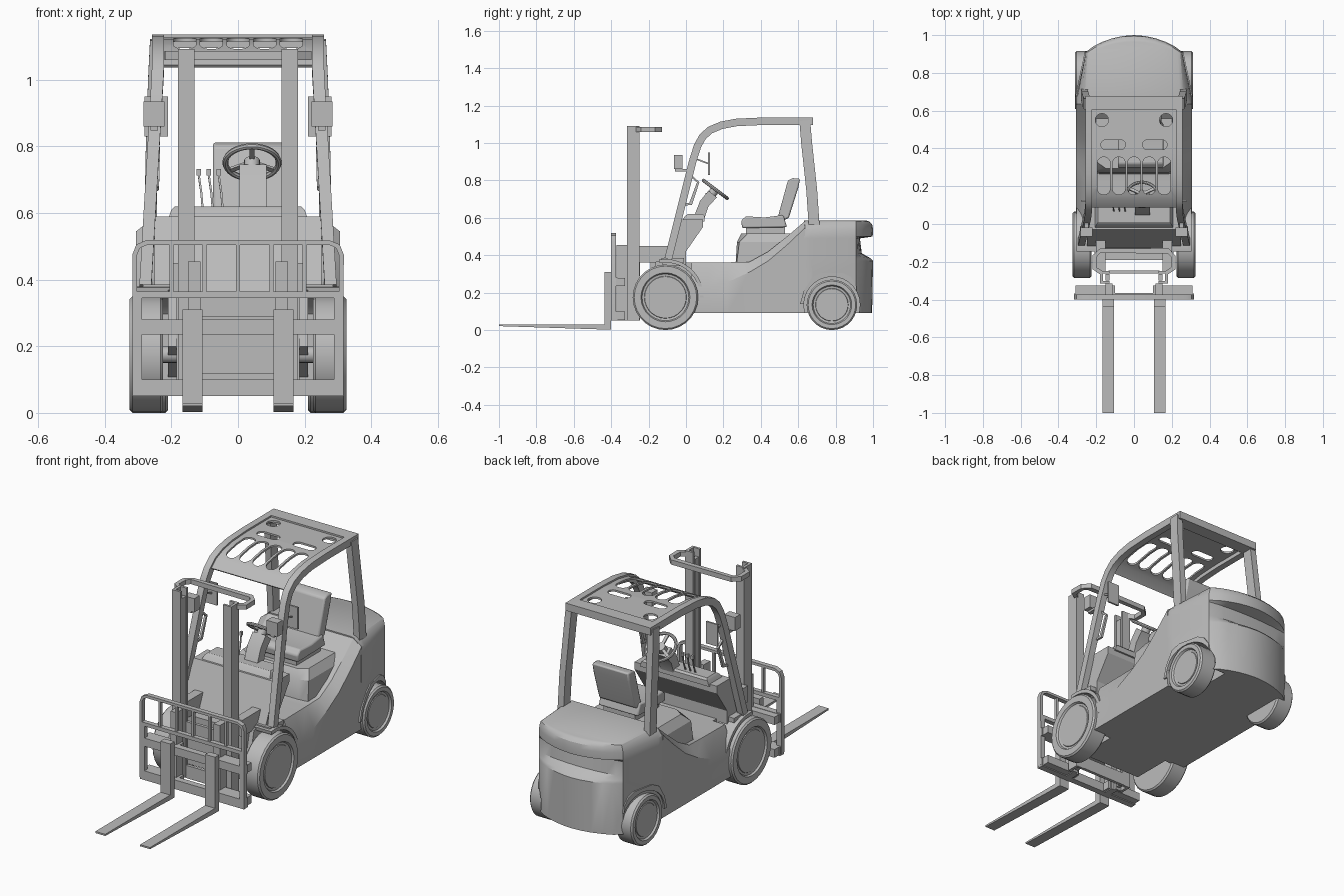
import bpy, bmesh, math
from mathutils import Vector, Matrix

if "Cube" in bpy.data.objects:
    bpy.data.objects.remove(bpy.data.objects["Cube"])

grey = bpy.data.materials.new("plain grey")
grey.diffuse_color = (0.5, 0.5, 0.5, 1)
grey.use_nodes = True
grey.node_tree.nodes["Principled BSDF"].inputs["Base Color"].default_value = grey.diffuse_color
X, Y, Z = Vector((1, 0, 0)), Vector((0, 1, 0)), Vector((0, 0, 1))


def finish(name, bm, mirror=False):
    if mirror:
        d = bmesh.ops.duplicate(bm, geom=bm.verts[:] + bm.edges[:] + bm.faces[:])
        for v in d["geom"]:
            if isinstance(v, bmesh.types.BMVert):
                v.co.x *= -1
    bmesh.ops.recalc_face_normals(bm, faces=bm.faces[:])
    me = bpy.data.meshes.new(name)
    bm.to_mesh(me)
    bm.free()
    me.materials.append(grey)
    ob = bpy.data.objects.new(name, me)
    bpy.context.collection.objects.link(ob)
    return ob


def add_loft(bm, rings, closed=False):
    vs = [[bm.verts.new(p) for p in r] for r in rings]
    n = len(vs[0])
    for a, b in zip(vs, vs[1:] + ([vs[0]] if closed else [])):
        for i in range(n):
            bm.faces.new((a[i], a[(i + 1) % n], b[(i + 1) % n], b[i]))
    if not closed:
        bm.faces.new(vs[0])
        bm.faces.new(vs[-1])


def loft(name, rings, mirror=False, closed=False):
    bm = bmesh.new()
    add_loft(bm, rings, closed)
    return finish(name, bm, mirror)


def prism(name, pts, x0, x1, mirror=False):
    return loft(name, [[(x, y, z) for y, z in pts] for x in (x0, x1)], mirror)


def column(name, pts, z0, z1, mirror=False):
    return loft(name, [[(x, y, z) for x, y in pts] for z in (z0, z1)], mirror)


def box(name, x0, x1, y0, y1, z0, z1, mirror=False):
    return prism(name, [(y0, z0), (y1, z0), (y1, z1), (y0, z1)], x0, x1, mirror)


def sweep(name, path, axis, wa, wn, mirror=False, closed=False):
    """Rectangular bar along a path; axis is the fixed width direction."""
    p = [Vector(q) for q in path]
    rings, n = [], len(p)
    for i in range(n):
        a = p[i - 1] if i or closed else p[0]
        b = p[(i + 1) % n] if i < n - 1 or closed else p[-1]
        nrm = (b - a).normalized().cross(axis).normalized()
        s = 1.0
        if 0 < i < n - 1:
            s = 1 / max(0.6, (p[i] - a).normalized().dot((b - a).normalized()))
        rings.append([p[i] + axis * u * wa / 2 + nrm * v * wn * s / 2
                      for u, v in ((-1, -1), (1, -1), (1, 1), (-1, 1))])
    return loft(name, rings, mirror, closed)


def lathe(name, prof, y, z, mirror=True, n=28):
    rings = [[(x, y + r * math.cos(2 * math.pi * i / n), z + r * math.sin(2 * math.pi * i / n))
              for i in range(n)] for x, r in prof]
    return loft(name, rings, mirror)


def arc(cy, cz, r, a0, a1, n=12):
    return [(cy + r * math.cos(math.radians(a0 + (a1 - a0) * i / n)),
             cz + r * math.sin(math.radians(a0 + (a1 - a0) * i / n))) for i in range(n + 1)]


def cut(ob, cutter):
    m = ob.modifiers.new("cut", "BOOLEAN")
    m.operation, m.object, m.solver = "DIFFERENCE", cutter, "EXACT"
    dg = bpy.context.evaluated_depsgraph_get()
    dg.update()
    me = bpy.data.meshes.new_from_object(ob.evaluated_get(dg))
    ob.modifiers.clear()
    ob.data = me
    bpy.data.objects.remove(cutter)


# Wheels and axles
def wheel(name, x0, x1, r, rim, y, z):
    lathe(name, [(x0, 0.02), (x0, r - .008), (x0 + .008, r), (x1 - .008, r), (x1, r - .008),
                 (x1, rim + .006), (x1 - .01, rim), (x1 - .012, rim - .012), (x1 - .008, rim - .014),
                 (x1 - .008, 0.01)], y, z)


wheel("front_wheels", 0.225, 0.325, 0.175, 0.125, -0.11, 0.175)
wheel("rear_wheels", 0.21, 0.312, 0.135, 0.1, 0.78, 0.135)
lathe("front_axle", [(-0.24, 0.025), (0.24, 0.025)], -0.11, 0.175, False, 16)
lathe("rear_axle", [(-0.22, 0.025), (0.22, 0.025)], 0.78, 0.135, False, 16)

# Middle hull with diagonal seam and sloped upper side
secs = [(0.03, .23, .36), (0.12, .232, .361), (0.22, .255, .362), (0.34, .31, .365),
        (0.44, .37, .42), (0.54, .455, .5), (0.635, .545, .582)]
hull = loft("hull", [[(.303, y, .09), (.306, y, s), (.258, y, t), (-.258, y, t), (-.306, y, s), (-.303, y, .09)]
                     for y, s, t in secs])
box("front_frame", -0.185, 0.185, -0.19, 0.04, 0.09, 0.36)


# Counterweight with rounded back and scooped recess
def plan(z, w, yb, we=.255):
    half = [(w, 0.632), (w, 0.67), (we, 0.91)]
    k = [(.84, .35), (.66, .6), (.44, .82), (.22, .95)]
    half += [(we * a, .91 + (yb - .91) * b) for a, b in k]
    return [(x, y, z) for x, y in half] + [(0, yb, z)] + [(-x, y, z) for x, y in reversed(half)]


cw = loft("counterweight", [plan(*a) for a in (
    (.09, .303, .995), (.37, .306, 1.0), (.385, .306, .985), (.41, .306, .94), (.49, .306, .93), (.5, .306, .998),
    (.54, .3, 1.0), (.565, .28, .995, .25), (.58, .262, .98, .245), (.586, .245, .965, .23))])
for body in (cw, hull):
    cut(body, lathe("cutter", [(0.16, 0.15), (0.4, 0.15)], 0.78, 0.135))

# Rear arches follow the inward taper of the body
arch = ([(.61, .14), (.63, .21), (.675, .282), (.72, .305), (.84, .305), (.88, .285), (.91, .24)]
        + arc(.78, .135, .15, 28, 178))
loft("rear_arches", [[((.306 if y < .67 else .306 - .051 * (y - .67) / .24) + d, y, z) for y, z in arch]
                     for d in (-.03, .006)], True)

# Front fenders
prism("front_fenders", arc(-.11, .175, .205, 0, 100) + arc(-.11, .175, .186, 100, 0), 0.2, 0.305, True)
prism("fender_inner_walls", [(-.2, .2)] + arc(-.11, .175, .198, 105, -10) + [(.05, .1)], 0.185, 0.21, True)

# Engine hood under the seat
loft("engine_hood", [[(x, y, z) for x, y in ((w, .27 + d), (w, .64), (-w, .64), (-w, .27 + d), (-w + .05, .265 + d / 2),
                      (w - .05, .265 + d / 2))] for z, w, d in ((.35, .235, 0), (.47, .23, .015), (.515, .2, .06))])

# Cowl and dashboard
prism("cowl", [(-.13, .35), (-.055, .53), (-.03, .59), (.09, .59), (.09, .55), (0, .42), (0, .34)], -.25, .25)
loft("dash_top", [[(-w, y0, z), (w, y0, z), (w, y1, z), (-w, y1, z)]
                  for z, w, y0, y1 in ((.58, .21, -.025, .1), (.61, .2, -.005, .1), (.62, .19, .01, .09))])
box("cowl_feet", .2, .285, -.13, -.01, .36, .385, True)

# Steering column and wheel
prism("steering_column", [(.04, .6), (.075, .69), (.12, .745), (.165, .71), (.12, .66), (.1, .6)], .005, .085)
rot = Matrix.Translation((.042, .157, .752)) @ Matrix.Rotation(math.radians(-37), 4, 'X')
rings = []
for i in range(32):
    a = 2 * math.pi * i / 32
    rings.append([rot @ Vector(((.08 + .009 * math.cos(b)) * math.cos(a), (.08 + .009 * math.cos(b)) * math.sin(a),
                                .009 * math.sin(b))) for b in [math.pi * j / 4 for j in range(8)]])
loft("steering_wheel", rings, closed=True)
bm = bmesh.new()
add_loft(bm, [[rot @ Vector((.024 * math.cos(math.pi * i / 8), .024 * math.sin(math.pi * i / 8), z))
               for i in range(16)] for z in (-.03, .006)])
for deg in (30, 150, 270):
    m = rot @ Matrix.Rotation(math.radians(deg), 4, 'Z')
    add_loft(bm, [[m @ Vector((r, u, v)) for u, v in ((-.008, -.004), (.008, -.004), (.008, .004), (-.008, .004))]
                  for r in (.01, .08)])
finish("steering_hub_and_spokes", bm)

# Control levers
for i in range(3):
    x = -.05 - .03 * i
    sweep(f"lever_{i}", [(x + .005, .06, .6), (x, .09, .66), (x - .008, .11, .715)], X, .006, .006)
    box(f"lever_knob_{i}", x - .014, x - .001, .103, .118, .712, .732)

# Seat
for ob in (prism("seat_cushion", [(.3, .545), (.295, .585), (.32, .608), (.42, .602), (.52, .615), (.54, .55)], -.085, .155),
           prism("seat_back", [(.49, .6), (.545, .8), (.57, .812), (.61, .81), (.6, .76), (.55, .6), (.52, .585)], -.075, .145)):
    b = ob.modifiers.new("soft", "BEVEL")
    b.width, b.segments = .008, 2
box("seat_base", -.06, .13, .32, .53, .505, .55)

# Overhead guard: side rails, rear pillars, roof panel with openings
rail = [(-.095, .38), (.035, .9), (.062, .985), (.09, 1.035), (.13, 1.07), (.19, 1.095), (.27, 1.11), (.4, 1.116), (.66, 1.116)]
sweep("guard_rails", [(.278 - .038 * min(1, (z - .38) / .65), y, z) for y, z in rail], X, .036, .04, True)
sweep("guard_rear_pillars", [(.262, .685, .56), (.26, .672, .75), (.252, .645, 1.0), (.246, .635, 1.12)], X, .036, .058, True)
box("guard_rear_beam", -.258, .258, .605, .678, 1.095, 1.136)
roof = sweep("guard_roof", [(0, y, z + .006) for y, z in rail[3:]], X, .46, .01)


def stadium(cx, cy, hx, hy, n=24):
    r = min(hx, hy)
    out = []
    for i in range(n):
        a = 2 * math.pi * (i + .5) / n
        c, s = math.cos(a), math.sin(a)
        out.append((cx + r * c + math.copysign(hx - r, c), cy + r * s + math.copysign(hy - r, s)))
    return out


bm = bmesh.new()
holes = [(.08 * i, .255, .034, .1) for i in range(-2, 3)]
holes += [(s * .11, .42, .065, .026) for s in (-1, 1)] + [(s * .17, .55, .035, .035) for s in (-1, 1)]
for hole in holes:
    add_loft(bm, [[(x, y, z) for x, y in stadium(*hole)] for z in (.9, 1.3)])
cut(roof, finish("cutter", bm))

# Lamps, mirrors and grab handles
box("lamps", .22, .284, -.065, -.018, .86, .935, True)
box("lamp_brackets", .24, .262, -.06, .03, .848, .862, True)
column("mirrors", [(.21, .118), (.28, .118), (.28, .128), (.21, .128)], .83, .95, True)
sweep("mirror_arms", [(.25, .04, .92), (.245, .08, .905), (.245, .12, .89)], X, .008, .008, True)
sweep("grab_handles", [(.25, -.02, .67), (.243, .025, .675), (.24, .065, .79), (.245, .02, .83)], X, .012, .012, True)

# Mast: channel rails, inner rails, top hoop, cross members and brackets
column("mast_channels", [(.13, -.315), (.18, -.315), (.18, -.248), (.13, -.248), (.13, -.261), (.165, -.261),
                         (.165, -.302), (.13, -.302)], .05, 1.092, True)
column("mast_inner_rails", [(.13, -.298), (.15, -.298), (.15, -.265), (.13, -.265)], .06, 1.05, True)
sweep("mast_top_hoop", [(.17, -.26, 1.073), (.208, -.235, 1.073), (.208, -.17, 1.073), (.18, -.142, 1.073), (-.18, -.142, 1.073),
                        (-.208, -.17, 1.073), (-.208, -.235, 1.073), (-.17, -.26, 1.073)], Z, .026, .022)
for z0, z1 in ((.05, .12), (.29, .36)):
    box("mast_cross_member", -.135, .135, -.262, -.245, z0, z1)
box("mast_brackets", .15, .2, -.25, -.06, .36, .45, True)

# Carriage and forks
for z0, z1 in ((.05, .1), (.235, .28)):
    box("carriage_bar", -.315, .315, -.4, -.365, z0, z1)
box("carriage_blocks_low", .1, .31, -.366, -.325, .055, .1, True)
box("carriage_blocks_high", .1, .31, -.366, -.325, .235, .278, True)
box("carriage_uprights", .113, .15, -.372, -.315, .05, .455, True)
prism("forks", [(-.4, .31), (-.436, .31), (-.436, .03), (-1, .03), (-1, .021), (-.44, .003), (-.4, .003)], .106, .166, True)

# Load backrest
sweep("backrest_frame", [(-.31, -.387, .06), (-.31, -.387, .475), (-.3, -.387, .5), (-.275, -.387, .511), (.275, -.387, .511),
                         (.3, -.387, .5), (.31, -.387, .475), (.31, -.387, .06)], Y, .026, .014)
box("backrest_lower_bar", -.315, .315, -.4, -.374, .345, .365)
box("backrest_side_posts", .288, .316, -.4, -.374, .05, .36, True)
for i in range(-2, 3):
    box("backrest_bar", .1 * i - .006, .1 * i + .006, -.396, -.378, .35, .51)

# Smooth round parts, keep edges sharp
for ob in bpy.context.scene.objects:
    ob.select_set(True)
    bpy.context.view_layer.objects.active = ob
bpy.ops.object.shade_smooth_by_angle(angle=math.radians(30))
